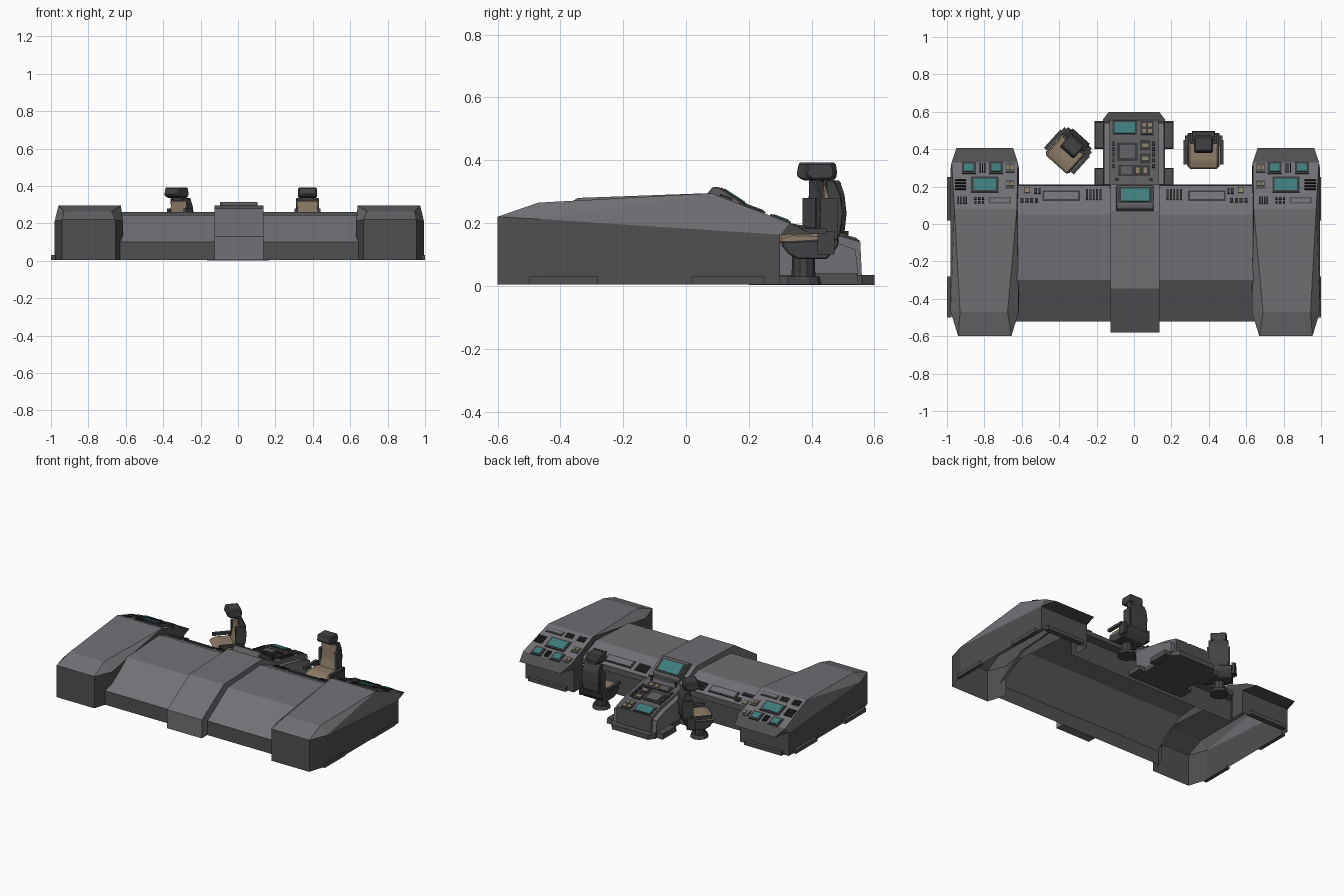
import bpy, bmesh, math
from mathutils import Matrix, Vector

if "Cube" in bpy.data.objects:
    bpy.data.objects.remove(bpy.data.objects["Cube"])


def material(name, r, g, b):
    m = bpy.data.materials.new(name)
    m.diffuse_color = (r, g, b, 1)
    m.use_nodes = True
    m.node_tree.nodes["Principled BSDF"].inputs["Base Color"].default_value = m.diffuse_color
    return m


HULL = material("hull grey", .165, .165, .18)
DARK = material("dark grey", .08, .08, .081)
PANEL = material("panel grey", .11, .11, .12)
TRIM = material("black trim", .042, .042, .046)
SEAT = material("seat charcoal", .055, .055, .058)
TAN = material("tan leather", .27, .205, .14)
TEAL = material("teal screen", .047, .2, .2)
KEY = material("brass key", .25, .2, .13)


def finish(name, bm, mats, rule=None, mat=None):
    """Turn a bmesh into an object; rule(face) picks the material slot."""
    bmesh.ops.remove_doubles(bm, verts=bm.verts, dist=1e-5)
    bmesh.ops.recalc_face_normals(bm, faces=bm.faces)
    if rule:
        for f in bm.faces:
            f.material_index = rule(f)
    if mat:
        bm.transform(mat)
    me = bpy.data.meshes.new(name)
    bm.to_mesh(me)
    bm.free()
    for m in mats:
        me.materials.append(m)
    ob = bpy.data.objects.new(name, me)
    bpy.context.collection.objects.link(ob)
    return ob


def prism(name, x0, x1, prof, mats, rule=None, mat=None, keep=None, caps=True, inset=0):
    """Extrude a (y, z) profile along x; keep limits it to the first sides only."""
    bm = bmesh.new()
    a = [bm.verts.new((x0, y, z)) for y, z in prof]
    b = [bm.verts.new((x1, y, z)) for y, z in prof]
    n = len(prof)
    for i in range(keep or n):
        j = (i + 1) % n
        bm.faces.new((a[i], a[j], b[j], b[i]))
    if caps:
        bm.faces.new(a)
        bm.faces.new(b)
    if inset:
        bmesh.ops.bevel(bm, geom=list(bm.edges), offset=inset, segments=1, affect='EDGES')
    return finish(name, bm, mats, rule, mat)


def boxes(name, items, mats, mat=None, taper=1):
    """Boxes given as (x0, x1, y0, y1, z0, z1); the top may be tapered."""
    bm = bmesh.new()
    for x0, x1, y0, y1, z0, z1 in items:
        c = Vector(((x0 + x1) / 2, (y0 + y1) / 2, (z0 + z1) / 2))
        for v in bmesh.ops.create_cube(bm, size=1)['verts']:
            t = taper if v.co.z > 0 else 1
            v.co = c + Vector((v.co.x * (x1 - x0) * t, v.co.y * (y1 - y0) * t, v.co.z * (z1 - z0)))
    return finish(name, bm, mats, None, mat)


def plates(name, slope, items, h, m):
    """Thin plates (x, y, width, length) lying on a sloped console face."""
    (y0, z0), (y1, z1) = slope
    ang = math.atan2(z1 - z0, y1 - y0)
    bm = bmesh.new()
    for x, y, w, l in items:
        z = z0 + (y - y0) / (y1 - y0) * (z1 - z0)
        M = (Matrix.Translation((x, y, z)) @ Matrix.Rotation(ang, 4, 'X')
             @ Matrix.Translation((0, 0, h / 2)) @ Matrix.Diagonal((w, l, h, 1)))
        bmesh.ops.create_cube(bm, size=1, matrix=M)
    return finish(name, bm, [m])


def grid(cx, cy, nx, ny, px, py, w, l):
    return [(cx + (i - (nx - 1) / 2) * px, cy + (j - (ny - 1) / 2) * py, w, l)
            for i in range(nx) for j in range(ny)]


# side pods: base ring, shoulder ring, narrowing top, sloped desk and rear lip
POD = ((.08, .295), (.33, .2))
for s, side in ((-1, "left"), (1, "right")):
    xi, xo, off = .623, .987, .007
    ring = [(xi, -.47), (xi + .04, -.6), (xo - .04, -.6), (xo, -.47), (xo, .3), (xi, .3)]
    zs = [.213, .22, .22, .213, .163, .163]
    pts = [(x, y, 0.005) for x, y in ring] + [(x, y, z) for (x, y), z in zip(ring, zs)]
    pts += [(xi + .06, -.47, .265), (xo - .05, -.47, .265), (xo - .02, .08, .295), (xi + .01, .08, .295),
            (xo - .005, .33, .2), (xi + .005, .33, .2), (xo - .03, .405, .163), (xi + .03, .405, .163)]
    # the inner wall only shows before and behind the wing body
    pts += [(xi, -.47, .132), (xi, -.34, .205), (xi, .2, .005), (xi, .2, .17)]
    faces = [(i, i + 1, 7 + i, 6 + i) for i in range(5)]
    faces += [(6, 20, 21), (5, 22, 23, 11)]
    faces += [(7, 8, 13, 12), (6, 7, 12), (8, 9, 13), (12, 13, 14, 15), (15, 14, 16, 17), (17, 16, 18, 19),
              (9, 14, 13), (9, 10, 16, 14), (10, 18, 16), (6, 12, 15), (6, 15, 17, 11), (11, 17, 19), (19, 18, 10, 11)]
    bm = bmesh.new()
    vs = [bm.verts.new((s * x + off, y, z)) for x, y, z in pts]
    for f in faces:
        bm.faces.new([vs[i] for i in f])
    finish(side + "_pod", bm, [HULL, DARK],
           lambda f: int(abs(f.normal.z) < .1 or f.calc_center_median().y > .32 or f.normal.z < -.5))
    # base skirts
    xs = sorted((s * .975, s * 1.0))
    xr = sorted((s * .67 + off, s * .95 + off))
    boxes(side + "_pod_skirt", [(*xs, -.5, -.28, .005, .03), (*xs, .02, .25, .005, .03),
                                (*xr, .29, .325, .005, .03)], [DARK])
    # desk instruments
    c = s * .805 + off
    scr = [(c + s * .085, .30, .05, .045), (c - s * .06, .30, .05, .045), (c, .21, .12, .065)]
    plates(side + "_pod_frames", POD, [(x, y, w + .025, l + .025) for x, y, w, l in scr], .006, TRIM)
    plates(side + "_pod_screens", POD, scr, .009, TEAL)
    plates(side + "_pod_key_plates", POD, [(c - s * .135, .30, .05, .05), (c - s * .135, .21, .05, .05),
                                           (c + .08, .125, .12, .035)], .005, DARK)
    plates(side + "_pod_pill_inset", POD, [(c + .08, .125, .1, .02)], .007, HULL)
    plates(side + "_pod_keys", POD, grid(c - s * .135, .255, 2, 2, .022, .09, .014, .018), .009, KEY)
    plates(side + "_pod_switches", POD, grid(c + s * .012, .30, 3, 1, .012, 0, .006, .05)
           + grid(c + s * .13, .21, 1, 4, 0, .016, .06, .007) + grid(c - .12, .125, 4, 1, .014, 0, .008, .04)
           + grid(c - .03, .125, 3, 2, .02, .02, .012, .012), .009, TRIM)

# low wing body joining the pods
WING = ((.05, .262), (.205, .2))
prism("wing_body", -.635, .645, [(-.52, .005), (-.52, .1), (-.30, .245), WING[0], WING[1], (.21, .165), (.17, .15), (.17, .005)],
      [HULL, DARK], lambda f: int(abs(f.normal.z) < .3 or f.normal.z < -.5), keep=7, caps=False)
for s, side in ((-1, "left"), (1, "right")):
    plates(side + "_wing_pill_frame", WING, [(s * .39, .15, .2, .06)], .005, TRIM)
    plates(side + "_wing_pill", WING, [(s * .39, .15, .18, .042)], .007, HULL)
    plates(side + "_wing_switches", WING, grid(s * .215, .155, 5, 1, .018, 0, .01, .06)
           + grid(s * .56, .125, 4, 1, .025, 0, .016, .022) + grid(s * .515, .175, 2, 1, .02, 0, .012, .03), .01, TRIM)
    plates(side + "_wing_keys", WING, [(s * .57, .18, .03, .03)], .008, KEY)

# central hood wrapping over the wing body, with vertical nose and raised monitor
prism("centre_hood", -.125, .135, [(-.52, .005), (-.58, .005), (-.58, .13), (-.345, .28), (.07, .295), (.21, .225), (.21, .19),
                                   WING[1], WING[0], (-.30, .245), (-.52, .1)], [HULL], keep=6)
prism("monitor_frame", -.095, .105, [(.06, .285), (.085, .315), (.105, .315), (.205, .25), (.205, .22)],
      [PANEL], inset=.004)
MON = ((.105, .315), (.205, .25))
plates("monitor_bezel", MON, [(.005, .153, .18, .1)], .003, TRIM)
plates("monitor_screen", MON, [(.005, .153, .15, .08)], .006, TEAL)

# centre console pedestal behind the hood
DESK = ((.2, .215), (.47, .165))
REAR = ((.47, .165), (.555, .14))
prism("centre_console", -.13, .13, [(.19, .02), (.19, .217), DESK[1], REAR[1], (.56, .03), (.56, .02)], [HULL, PANEL, DARK],
      lambda f: 2 if f.normal.y > .5 else int(f.normal.z > .5))
for s, side in ((-1, "left"), (1, "right")):
    # sloping cheeks and base bulges
    prism(side + "_console_cheek", s * .13, s * .16, [(.21, .02), (.21, .195), (.46, .145), (.54, .115), (.55, .02)], [HULL])
    boxes(side + "_console_foot", [(*sorted((s * .16, s * .21)), a, b, .005, .04) for a, b in ((.2, .3), (.4, .55))],
          [DARK], taper=.92)
# console base with cut rear corners
bm = bmesh.new()
out = [(-.165, .2), (.165, .2), (.165, .56), (.135, .6), (-.135, .6), (-.165, .56)]
for v in bmesh.ops.extrude_face_region(bm, geom=[bm.faces.new([bm.verts.new((x, y, .003)) for x, y in out])])['geom']:
    if isinstance(v, bmesh.types.BMVert):
        v.co.z = .035
finish("console_base", bm, [DARK])
plates("console_frames", DESK, [(-.035, .385, .11, .1), (.06, .42, .055, .055), (.06, .35, .055, .055),
                                (.0, .285, .17, .06)], .006, TRIM)
plates("console_pads", DESK, [(-.035, .385, .08, .07), (-.04, .285, .06, .04)], .009, PANEL)
plates("console_keys", DESK, [(.06, .42, .035, .02), (.06, .35, .035, .02), (.02, .285, .02, .03), (.06, .285, .02, .03)], .009, KEY)
plates("console_switches", DESK, grid(.105, .37, 1, 5, 0, .03, .015, .02) + grid(-.11, .37, 1, 5, 0, .03, .012, .02), .009, TRIM)
plates("console_screen_frame", REAR, [(-.05, .513, .13, .08), (.07, .513, .07, .075)], .005, TRIM)
plates("console_screen", REAR, [(-.05, .513, .11, .062)], .008, TEAL)
plates("console_rear_keys", REAR, grid(.07, .513, 2, 2, .03, .032, .02, .02), .009, KEY)

# small throttle levers
boxes("levers", [(x - .004, x + .004, .235, .243, .2, .235) for x in (-.09, .09)]
      + [(x - .008, x + .008, .231, .247, .232, .242) for x in (-.09, .09)], [TRIM])


# crew seats, modelled facing -y
def seat(side, x, y, deg):
    M = Matrix.Translation((x, y, 0)) @ Matrix.Rotation(math.radians(deg), 4, 'Z')
    bm = bmesh.new()
    for r1, r2, z0, z1 in ((.058, .05, .005, .03), (.038, .036, .03, .095)):
        bmesh.ops.create_cone(bm, cap_ends=True, segments=10, radius1=r1, radius2=r2, depth=z1 - z0,
                              matrix=Matrix.Translation((0, -.014, (z0 + z1) / 2)))
    finish(side + "_seat_pedestal", bm, [SEAT], mat=M)
    # bucket shell: pan and narrower back
    prism(side + "_seat_pan", -.085, .085, [(-.085, .13), (-.06, .1), (-.03, .085), (.06, .085), (.095, .125), (.1, .15), (-.08, .14)],
          [SEAT], mat=M, inset=.004)
    prism(side + "_seat_shell", -.062, .062, [(.04, .12), (.08, .11), (.105, .17), (.11, .23), (.105, .29), (.085, .335),
                                             (.055, .335), (.07, .25)], [SEAT], mat=M, inset=.004)
    # leather cushion and backrest
    prism(side + "_seat_cushion", -.08, .08,
          [(-.095, .135), (.03, .125), (.06, .15), (.04, .165), (-.05, .168), (-.09, .157)], [TAN], mat=M, inset=.008)
    prism(side + "_seat_backrest", -.054, .054,
          [(.03, .15), (.065, .14), (.085, .22), (.08, .32), (.05, .325), (.045, .22)], [TAN], mat=M, inset=.007)
    # bolsters and armrests
    boxes(side + "_seat_bolsters", [(s * .06 - .01, s * .06 + .01, .04, .095, .15, .28) for s in (-1, 1)], [SEAT], M)
    boxes(side + "_seat_arms", [(s * .097 - .01, s * .097 + .01, -.07, .06, .165, .183) for s in (-1, 1)]
          + [(s * .09 - .01, s * .09 + .01, .03, .085, .1, .175) for s in (-1, 1)], [SEAT], M)
    # headrest
    boxes(side + "_seat_neck", [(-.03, .03, .05, .085, .32, .35)], [SEAT], M)
    prism(side + "_seat_headrest", -.05, .05,
          [(-.01, .35), (.0, .393), (.08, .393), (.087, .36), (.08, .338), (.02, .335)], [SEAT], mat=M, inset=.007)


seat("right", .372, .388, 0)
seat("left", -.355, .388, -42)
